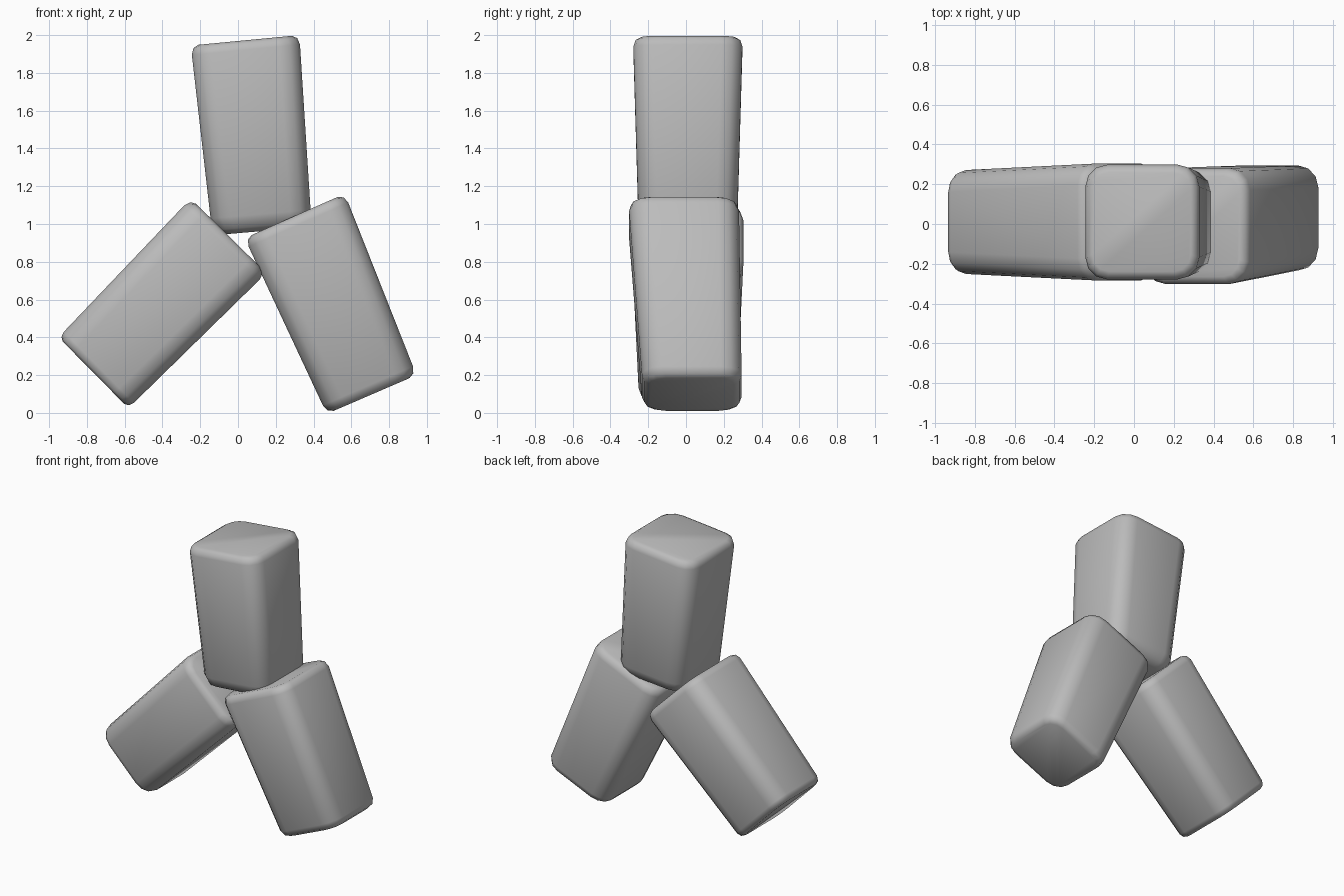
import bpy, bmesh, math
from mathutils import Vector

cube = bpy.data.objects.get("Cube")
if cube:
    bpy.data.objects.remove(cube, do_unlink=True)

GREY = (0.5, 0.5, 0.5, 1)
mat = bpy.data.materials.new("plain grey")
mat.use_nodes = True
mat.diffuse_color = GREY
mat.node_tree.nodes["Principled BSDF"].inputs["Base Color"].default_value = GREY

CORNER_STEPS = 3


def ring(bm, a, b, y_lo, y_hi, inset, radius):
    """Rounded rectangle spanning edge a-b (x, z) and the depth range."""
    across = (b - a).normalized()
    half_w = (b - a).length / 2 - inset
    half_d = (y_hi - y_lo) / 2 - inset
    mid = (a + b) / 2
    mid_y = (y_lo + y_hi) / 2
    verts = []
    for q, (sx, sy) in enumerate([(1, 1), (-1, 1), (-1, -1), (1, -1)]):
        for k in range(CORNER_STEPS + 1):
            t = math.radians(90 * (q + k / CORNER_STEPS))
            u = sx * (half_w - radius) + radius * math.cos(t)
            v = sy * (half_d - radius) + radius * math.sin(t)
            p = mid + across * u
            verts.append(bm.verts.new((p.x, mid_y + v, p.y)))
    return verts


def block(name, outer, inner, outer_y, inner_y, outer_cut, inner_cut, radius=0.11):
    """Tapered block between two end edges, with softened ends."""
    o = [Vector(p) for p in outer]
    i = [Vector(p) for p in inner]
    length = ((i[0] + i[1]) / 2 - (o[0] + o[1]) / 2).length
    f, g = outer_cut / length, 1 - inner_cut / length
    stations = [(0, outer_cut * 0.8), (f * 0.3, outer_cut * 0.25), (f, 0),
                (g, 0), (1 - (1 - g) * 0.3, inner_cut * 0.25), (1, inner_cut * 0.8)]
    bm = bmesh.new()
    rings = []
    for s, inset in stations:
        a, b = o[0].lerp(i[0], s), o[1].lerp(i[1], s)
        lo = outer_y[0] + (inner_y[0] - outer_y[0]) * s
        hi = outer_y[1] + (inner_y[1] - outer_y[1]) * s
        rings.append(ring(bm, a, b, lo, hi, inset, radius - inset * 0.6))
    n = len(rings[0])
    for r0, r1 in zip(rings, rings[1:]):
        for k in range(n):
            m = (k + 1) % n
            bm.faces.new((r0[k], r0[m], r1[m], r1[k]))
    # each end is split along its diagonal
    h, c = n // 2, CORNER_STEPS // 2
    for r in (rings[0], rings[-1]):
        loop = r[c:] + r[:c]
        bm.faces.new(loop[:h + 1])
        bm.faces.new(loop[h:] + loop[:1])
    bmesh.ops.recalc_face_normals(bm, faces=bm.faces)
    for face in bm.faces:
        face.smooth = True
    mesh = bpy.data.meshes.new(name)
    bm.to_mesh(mesh)
    bm.free()
    mesh.materials.append(mat)
    bpy.context.collection.objects.link(bpy.data.objects.new(name, mesh))


# upright block
block("upper_block", [(-0.25, 1.945), (0.325, 2.0)], [(-0.135, 0.94), (0.39, 0.985)],
      (-0.28, 0.30), (-0.25, 0.27), 0.05, 0.09)
# leaning block on the model's right
block("right_block", [(-0.95, 0.4), (-0.58, 0.025)], [(-0.25, 1.135), (0.15, 0.74)],
      (-0.25, 0.27), (-0.285, 0.305), 0.04, 0.05)
# leaning block on the model's left
block("left_block", [(0.47, -0.005), (0.945, 0.2)], [(0.035, 0.925), (0.565, 1.16)],
      (-0.23, 0.295), (-0.305, 0.28), 0.05, 0.05)
